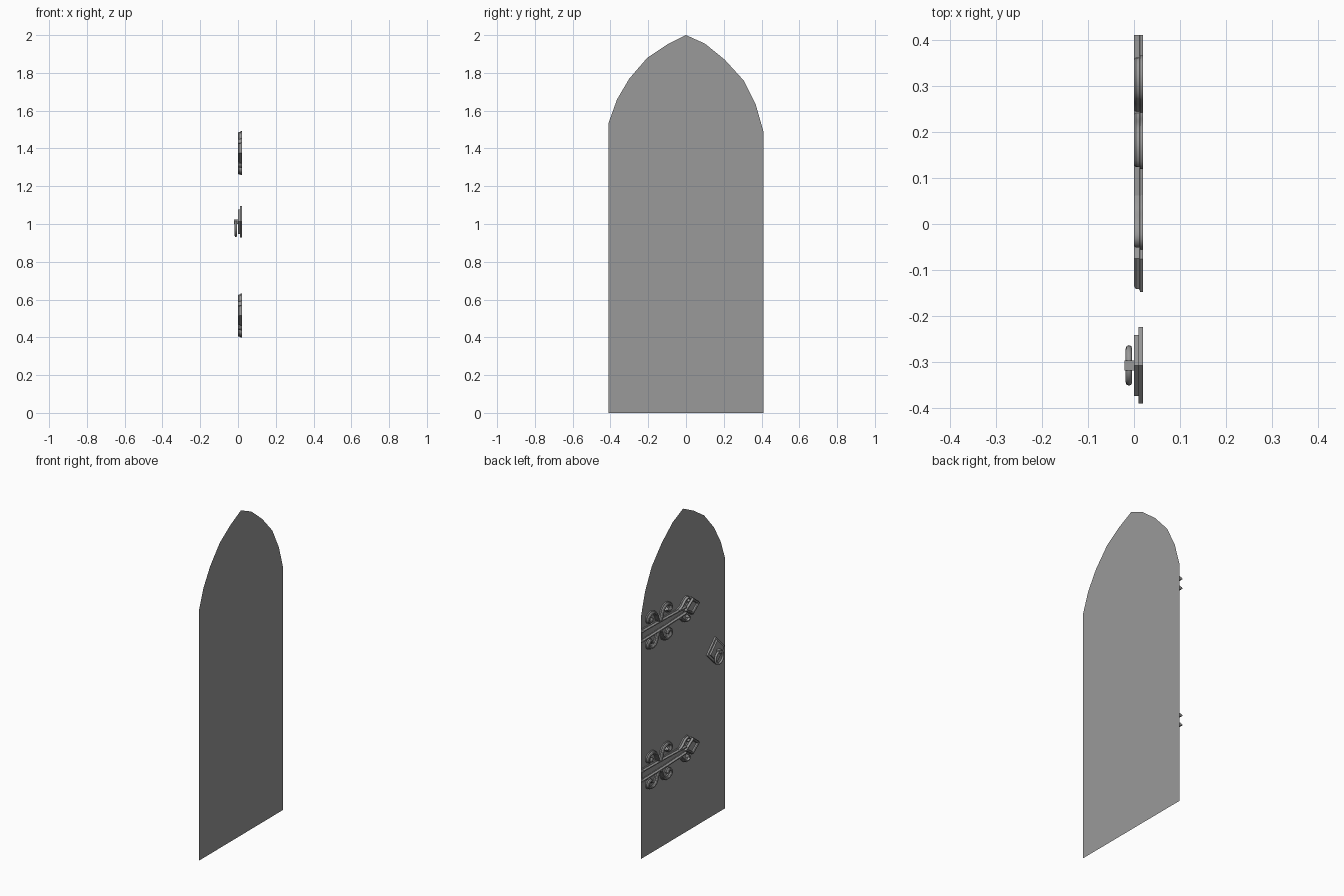
import bpy, bmesh, math
from mathutils import Vector

if "Cube" in bpy.data.objects:
    bpy.data.objects.remove(bpy.data.objects["Cube"])

BACK = 0.02          # plane of the door leaf; ironwork sits on its -x side

# One dark grey for leaf and ironwork
dark = bpy.data.materials.new("dark_grey")
dark.diffuse_color = (0.32, 0.32, 0.32, 1)
dark.use_nodes = True
dark.node_tree.nodes["Principled BSDF"].inputs["Base Color"].default_value = dark.diffuse_color


def finish(name, bm, smooth=False):
    bmesh.ops.recalc_face_normals(bm, faces=bm.faces)
    mesh = bpy.data.meshes.new(name)
    bm.to_mesh(mesh)
    bm.free()
    mesh.materials.append(dark)
    ob = bpy.data.objects.new(name, mesh)
    bpy.context.collection.objects.link(ob)
    if smooth:
        bpy.ops.object.select_all(action='DESELECT')
        ob.select_set(True)
        bpy.context.view_layer.objects.active = ob
        bpy.ops.object.shade_smooth_by_angle(angle=math.radians(35))
    return ob


def prism(bm, pts, x0, x1):
    """Extrude a (y, z) outline from x0 to x1."""
    a = [bm.verts.new((x0, y, z)) for y, z in pts]
    b = [bm.verts.new((x1, y, z)) for y, z in pts]
    bm.faces.new(a)
    bm.faces.new(b)
    n = len(pts)
    for i in range(n):
        bm.faces.new((a[i], a[(i + 1) % n], b[(i + 1) % n], b[i]))


def spline(pts, steps=4):
    """Catmull-Rom smoothing of a short point list."""
    p = [Vector(q) for q in pts]
    p = [2 * p[0] - p[1]] + p + [2 * p[-1] - p[-2]]
    out = []
    for i in range(1, len(p) - 2):
        a, b, c, d = p[i - 1:i + 3]
        for s in range(steps):
            t = s / steps
            out.append(0.5 * (2 * b + (c - a) * t + (2 * a - 5 * b + 4 * c - d) * t * t
                              + (3 * b - a - 3 * c + d) * t ** 3))
    return out + [p[-2]]


def ribbon(bm, pts, w, closed=False):
    """Sweep a stepped iron moulding along a (y, z) path."""
    prof = [(-1, BACK), (-1, 0.013), (-0.65, 0.012), (-0.6, 0.004), (-0.3, 0),
            (0.3, 0), (0.6, 0.004), (0.65, 0.012), (1, 0.013), (1, BACK)]
    pts = [Vector(p) for p in pts]
    n = len(pts)
    rings = []
    for i, p in enumerate(pts):
        a = pts[(i - 1) % n] if closed or i else p
        b = pts[(i + 1) % n] if closed or i < n - 1 else p
        d1 = (p - a if p != a else b - p).normalized()
        d2 = (b - p if p != b else p - a).normalized()
        t = (d1 + d2).normalized()
        nrm = Vector((-t.y, t.x)) / max(0.6, t.dot(d1))
        rings.append([bm.verts.new((x, *(p + nrm * o * w))) for o, x in prof])
    for i in range(n if closed else n - 1):
        r, s = rings[i], rings[(i + 1) % n]
        for k in range(len(prof) - 1):
            bm.faces.new((r[k], r[k + 1], s[k + 1], s[k]))
    if not closed:
        bm.faces.new(rings[0])
        bm.faces.new(rings[-1])


# Door leaf: one flat pointed-arch face
arch = [(-0.41, 0), (0.41, 0), (0.41, 1.49), (0.37, 1.63), (0.305, 1.76), (0.205, 1.87),
        (0.10, 1.955), (0, 2), (-0.10, 1.95), (-0.205, 1.88), (-0.30, 1.77),
        (-0.365, 1.66), (-0.41, 1.535)]
bm = bmesh.new()
bm.faces.new([bm.verts.new((BACK, y, z)) for y, z in arch])
finish("door_leaf", bm)

# Scrolled strap hinge, modelled around its own centre line
rail = [(0.41, 0.03), (0.2, 0.026), (0.03, 0.02), (-0.01, 0.018)]
scroll = [(0.25, 0.03), (0.262, 0.05), (0.28, 0.09), (0.315, 0.105), (0.35, 0.092),
          (0.352, 0.068), (0.33, 0.058), (0.315, 0.075)]
tip_curl = [(0.06, 0.024), (0.03, 0.035), (0.0, 0.062), (-0.03, 0.07),
            (-0.045, 0.055), (-0.028, 0.045)]
bm = bmesh.new()
prism(bm, [(0.405, -0.03), (0.405, 0.03), (-0.02, 0.02), (-0.02, -0.02)], 0.015, BACK)
for s in (1, -1):
    ribbon(bm, [(y, s * z) for y, z in rail], 0.010)
    ribbon(bm, spline([(y, s * z) for y, z in scroll]), 0.011)
    ribbon(bm, spline([(0.485 - y, s * z) for y, z in scroll]), 0.011)
    ribbon(bm, spline([(y, s * z) for y, z in tip_curl]), 0.009)
diamond = [(-0.01, 0), (-0.075, 0.042), (-0.13, 0), (-0.075, -0.042)]
prism(bm, diamond, 0.012, BACK)
ribbon(bm, diamond, 0.011, closed=True)
hinge = finish("lower_hinge", bm, True)
hinge.location.z = 0.515
upper = hinge.copy()
upper.name = "upper_hinge"
upper.location.z = 1.375
bpy.context.collection.objects.link(upper)

# Stepped diamond plate of the ring handle
cy, cz = -0.307, 1.012
bm = bmesh.new()
for r, x0, x1 in ((0.083, 0.01, BACK), (0.066, 0, 0.01)):
    prism(bm, [(cy + r, cz), (cy, cz + r), (cy - r, cz), (cy, cz - r)], x0, x1)
finish("handle_plate", bm)

# Square stud holding the ring
bm = bmesh.new()
h = 0.011
prism(bm, [(cy - h, cz - h), (cy + h, cz - h), (cy + h, cz + h), (cy - h, cz + h)], -0.021, 0)
finish("handle_stud", bm)

# Ring
bpy.ops.mesh.primitive_torus_add(major_segments=24, minor_segments=8, major_radius=0.037,
                                 minor_radius=0.007, location=(-0.011, cy, 0.975),
                                 rotation=(0, math.pi / 2, 0))
ring = bpy.context.object
ring.name = "handle_ring"
ring.data.materials.append(dark)
bpy.ops.object.shade_smooth_by_angle(angle=math.radians(50))
